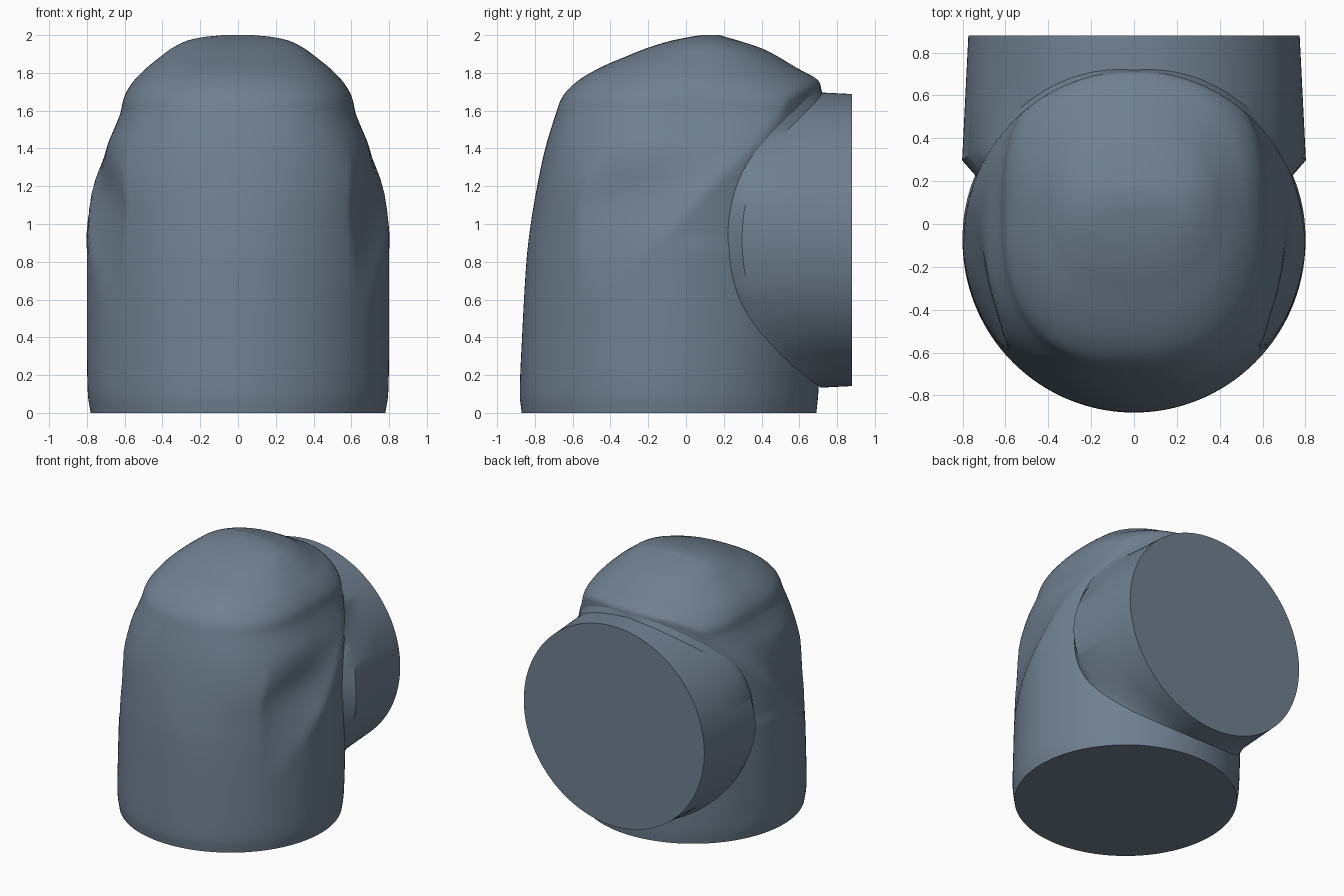
import bpy, bmesh, math

if "Cube" in bpy.data.objects:
    bpy.data.objects.remove(bpy.data.objects["Cube"])

SEG = 160

mat = bpy.data.materials.new("slate_grey")
mat.diffuse_color = (0.162, 0.216, 0.279, 1)
mat.use_nodes = True
mat.node_tree.nodes["Principled BSDF"].inputs["Base Color"].default_value = mat.diffuse_color


def loft(name, rings):
    """Skin a stack of closed rings and cap both ends."""
    bm = bmesh.new()
    loops = [[bm.verts.new(p) for p in ring] for ring in rings]
    for a, b in zip(loops, loops[1:]):
        for i in range(SEG):
            j = (i + 1) % SEG
            bm.faces.new((a[i], a[j], b[j], b[i]))
    bm.faces.new(loops[0][::-1])
    bm.faces.new(loops[-1])
    bmesh.ops.recalc_face_normals(bm, faces=bm.faces)
    me = bpy.data.meshes.new(name)
    bm.to_mesh(me)
    bm.free()
    me.materials.append(mat)
    ob = bpy.data.objects.new(name, me)
    bpy.context.collection.objects.link(ob)
    bpy.ops.object.select_all(action='DESELECT')
    ob.select_set(True)
    bpy.context.view_layer.objects.active = ob
    bpy.ops.object.shade_smooth_by_angle(angle=math.radians(32))
    return ob


# Domed body: height, half width, front y, back y
PROFILE = [
    (0.00, 0.780, -0.870, 0.69), (0.10, 0.795, -0.880, 0.70),
    (0.40, 0.800, -0.868, 0.71), (0.80, 0.800, -0.845, 0.71),
    (1.00, 0.797, -0.822, 0.71), (1.20, 0.772, -0.788, 0.71),
    (1.40, 0.700, -0.745, 0.71), (1.58, 0.625, -0.690, 0.71),
    (1.68, 0.600, -0.650, 0.71), (1.76, 0.550, -0.570, 0.70),
    (1.83, 0.480, -0.450, 0.58), (1.89, 0.405, -0.310, 0.48),
    (1.93, 0.350, -0.210, 0.40), (1.97, 0.270, -0.080, 0.28),
    (1.99, 0.180, 0.020, 0.21), (2.00, 0.080, 0.080, 0.18)]


def ramp(z, a, b):
    t = min(max((z - a) / (b - a), 0), 1)
    return t * t * (3 - 2 * t)


def section(z, hw, yf, yb):
    """Rounded outline, squarer with height, trimmed to the round footprint."""
    yc, hd = (yf + yb) / 2, (yb - yf) / 2
    p_front = 2 + 0.45 * ramp(z, 0.9, 1.6)
    p_back = 2 + 1.0 * ramp(z, 1.0, 1.4) - 0.9 * ramp(z, 1.62, 1.8)
    # flank facet running from the front crease to a diagonal on the side
    y1, y2 = -0.57 + 0.3 * max(0, z - 1.1), z - 1.07
    x1 = hw * max(0, 1 - abs((y1 - yc) / hd) ** p_front) ** (1 / p_front)
    x2 = min(hw, math.sqrt(max(0, 0.64 - (y2 + 0.08) ** 2)))
    w = 1 - ramp(z, 1.15, 1.45)
    ring = []
    for i in range(SEG):
        a = math.tau * i / SEG
        c, s = math.cos(a), math.sin(a)
        e = 2 / (p_back if s > 0 else p_front)
        x = hw * abs(c) ** e
        y = yc + math.copysign(hd * abs(s) ** e, s)
        if y1 < y < y2:
            chord = x1 + (x2 - x1) * (y - y1) / (y2 - y1)
            x += w * (min(x, chord) - x)
        r = math.hypot(x, y + 0.08)
        if s > 0 and z > 0.9 and r > 0.795:
            x, y = x * 0.795 / r, -0.08 + (y + 0.08) * 0.795 / r
        ring.append((math.copysign(x, c), y, z))
    return ring


rows = []
for k in range(len(PROFILE) - 1):
    p0, p1, p2 = PROFILE[max(k - 1, 0)], PROFILE[k], PROFILE[k + 1]
    p3 = PROFILE[min(k + 2, len(PROFILE) - 1)]
    dz = p2[0] - p1[0]
    for n in range(5):
        t = n / 5
        row = [p1[0] + dz * t]
        for j in (1, 2, 3):
            m1 = (p2[j] - p0[j]) / (p2[0] - p0[0]) * dz
            m2 = (p3[j] - p1[j]) / (p3[0] - p1[0]) * dz
            row.append((2*t**3 - 3*t*t + 1) * p1[j] + (t**3 - 2*t*t + t) * m1
                       + (3*t*t - 2*t**3) * p2[j] + (t**3 - t*t) * m2)
        rows.append(row)
rows.append(PROFILE[-1])
loft("domed_body", [section(*r) for r in rows])

# Side outlet: round stub with a chamfered root that wraps the body
ZC = 0.915
inner, root, shoulder, middle, end = [], [], [], [], []


def wall(y):
    return 0.803 - 0.05 * (y - 0.28)


for i in range(SEG):
    a = math.tau * i / SEG
    c, s = math.cos(a), math.sin(a)
    rb = 0.83 - (0.05 * s ** 4 if s < 0 else 0)
    ac = max(abs(c), 1e-4)
    x0 = math.copysign(((rb * ac) ** -8 + 0.775 ** -8) ** -0.125, c)
    y0 = -0.08 + math.sqrt(0.79 ** 2 - x0 ** 2)
    inner.append((0.85 * x0, y0 - 0.15, ZC + 0.8 * rb * s))
    root.append((x0, y0, ZC + rb * s))
    y1 = y0 + 0.008 + 0.072 * abs(c)
    for ring, y in ((shoulder, y1), (middle, (y1 + 0.88) / 2), (end, 0.88)):
        ring.append((wall(y) * c, y, ZC + wall(y) * s))
loft("side_outlet", [inner, root, shoulder, middle, end])
